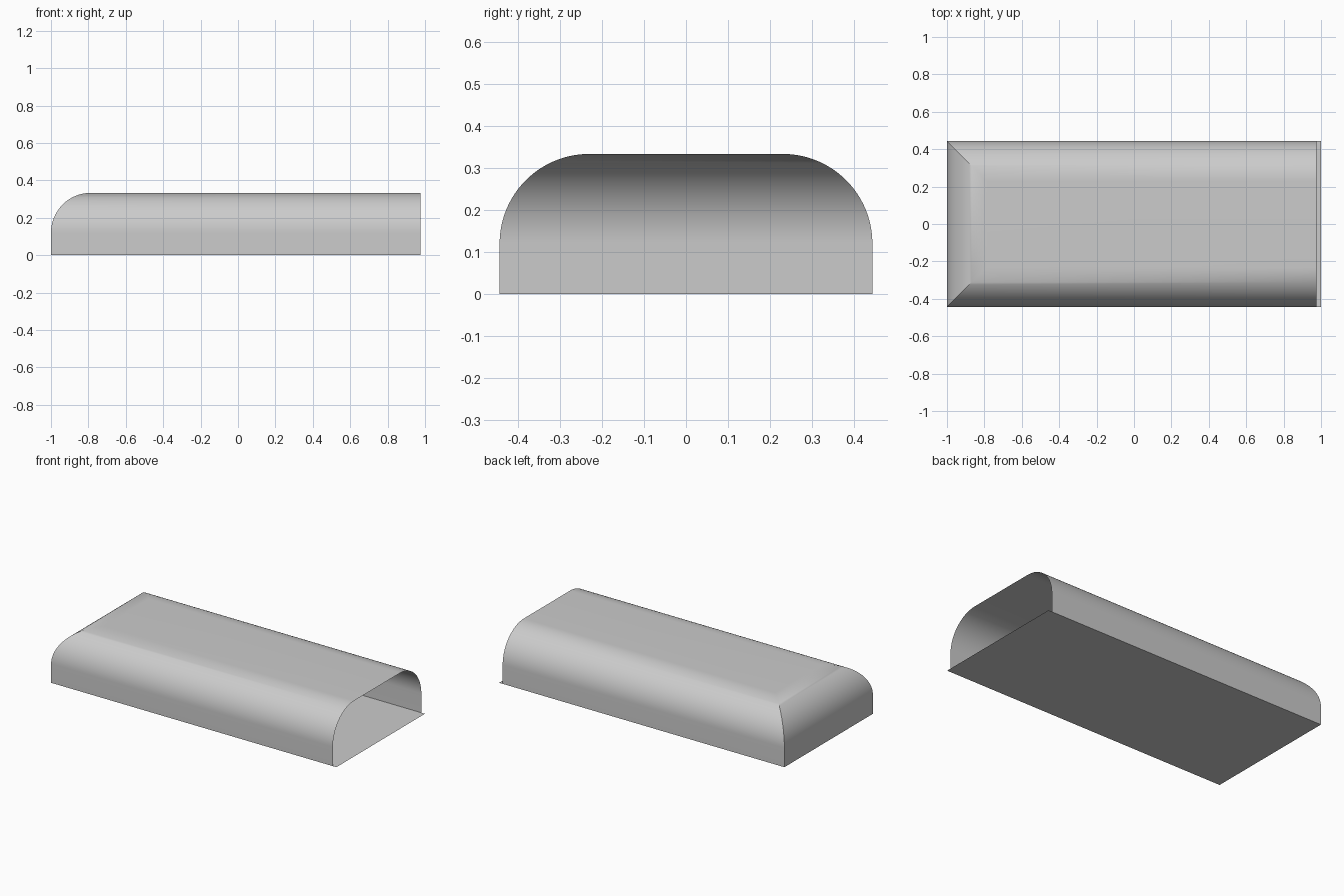
import bpy, bmesh, math

cube = bpy.data.objects.get("Cube")
if cube:
    bpy.data.objects.remove(cube, do_unlink=True)

HALF_WIDTH = 0.443
HEIGHT = 0.333
RADIUS = 0.213
OPEN_END = 0.975
STEPS = 24

grey = bpy.data.materials.new("plain grey")
grey.use_nodes = True
colour = (0.6, 0.6, 0.6, 1)
grey.diffuse_color = colour
grey.node_tree.nodes["Principled BSDF"].inputs["Base Color"].default_value = colour


def add_object(name, bm):
    mesh = bpy.data.meshes.new(name)
    bm.to_mesh(mesh)
    bm.free()
    mesh.materials.append(grey)
    obj = bpy.data.objects.new(name, mesh)
    bpy.context.collection.objects.link(obj)
    return obj


# Shell: U-shaped rows, rising straight and then curving inward to the roof
levels = [(0, 0)]
for i in range(STEPS + 1):
    a = math.pi / 2 * i / STEPS
    levels.append((RADIUS * (1 - math.cos(a)), HEIGHT - RADIUS + RADIUS * math.sin(a)))

bm = bmesh.new()
rows = []
for inset, z in levels:
    y, x = HALF_WIDTH - inset, inset - 1
    corners = [(OPEN_END, -y), (x, -y), (x, y), (OPEN_END, y)]
    rows.append([bm.verts.new((px, py, z)) for px, py in corners])
for low, high in zip(rows, rows[1:]):
    for k in range(3):
        bm.faces.new((low[k + 1], low[k], high[k], high[k + 1]))
bm.faces.new(rows[-1])
bm.normal_update()
# Make every face point outward, with the roof as the guide
for f in bm.faces:
    c = f.calc_center_median()
    if f.normal.dot(c) < 0:
        f.normal_flip()
shell = add_object("shell", bm)

# Floor: a thin sheet reaching slightly past the open end
bm = bmesh.new()
w = HALF_WIDTH
bm.faces.new([bm.verts.new((x, y, 0)) for x, y in ((-1, -w), (1, -w), (1, w), (-1, w))])
add_object("floor", bm)

bpy.ops.object.select_all(action="DESELECT")
shell.select_set(True)
bpy.context.view_layer.objects.active = shell
bpy.ops.object.shade_smooth_by_angle(angle=math.radians(30))
